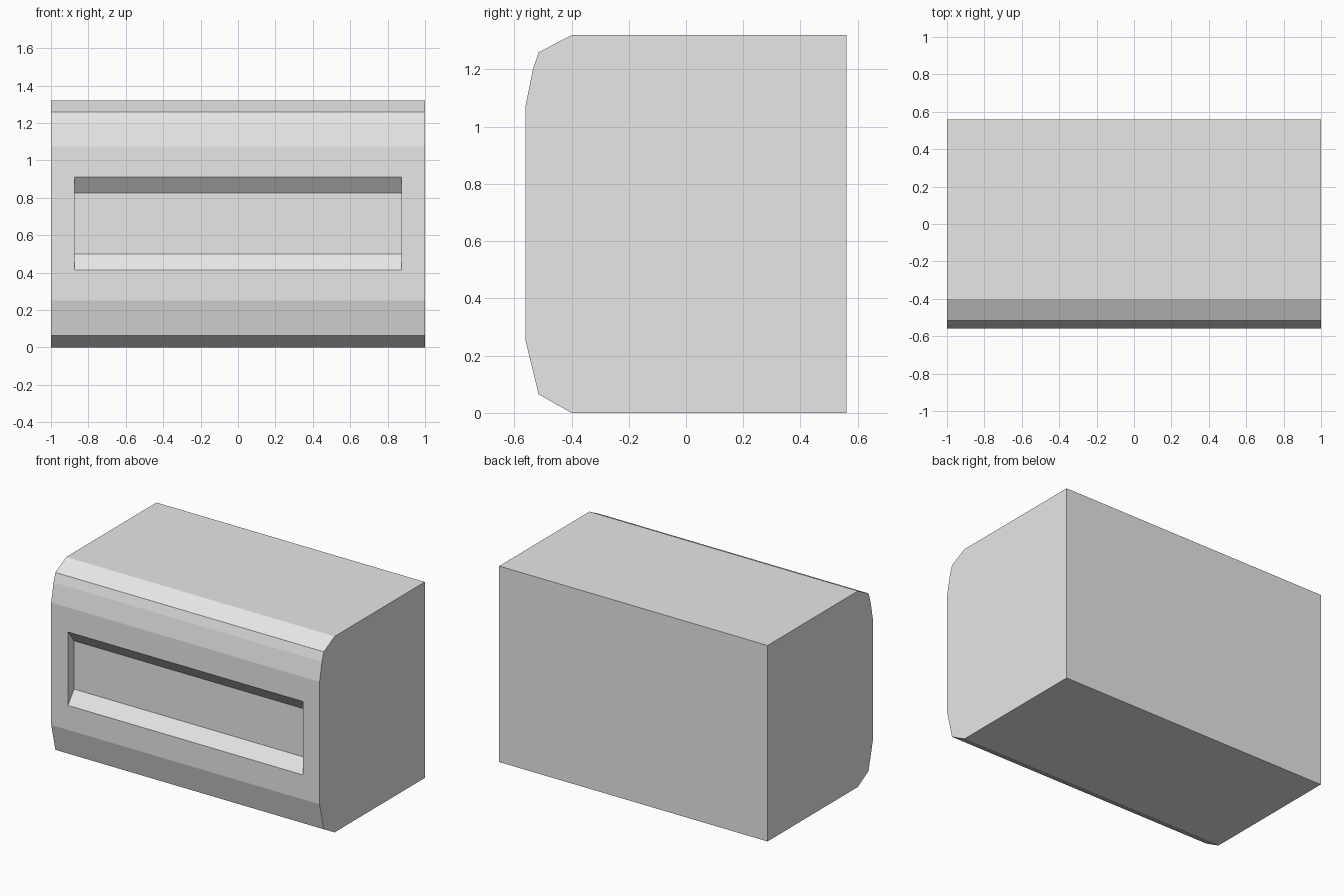
import bpy
import bmesh
from mathutils import Vector

cube = bpy.data.objects.get("Cube")
if cube:
    bpy.data.objects.remove(cube, do_unlink=True)

# Single light grey paint
grey = bpy.data.materials.new("light grey")
grey.use_nodes = True
colour = (0.8, 0.8, 0.8, 1)
grey.diffuse_color = colour
grey.node_tree.nodes["Principled BSDF"].inputs["Base Color"].default_value = colour

# Side profile (y, z) with a flat back and a chamfered front
PROFILE = [(0.56, 0), (0.56, 1.32), (-0.40, 1.32), (-0.515, 1.26), (-0.535, 1.20),
           (-0.56, 1.075), (-0.56, 0.25), (-0.515, 0.065), (-0.40, 0)]
RECESS_HALF_WIDTH = 0.875
RECESS_MID_Z = 0.6625


def place(face, y, half_height):
    """Set a four-cornered face to a rectangle at depth y."""
    centre = face.calc_center_median()
    for v in face.verts:
        sx = 1 if v.co.x > centre.x else -1
        sz = 1 if v.co.z > centre.z else -1
        v.co = Vector((sx * RECESS_HALF_WIDTH, y, RECESS_MID_Z + sz * half_height))


# Body: profile swept across the width
bm = bmesh.new()
side = bm.faces.new([bm.verts.new((-1, y, z)) for y, z in PROFILE])
sweep = bmesh.ops.extrude_face_region(bm, geom=[side], use_keep_orig=True)
bmesh.ops.translate(bm, vec=(2, 0, 0),
                    verts=[g for g in sweep["geom"] if isinstance(g, bmesh.types.BMVert)])
bmesh.ops.recalc_face_normals(bm, faces=bm.faces)

# Front recess: straight ends, sloped top and sill
panel = min(bm.faces, key=lambda f: f.calc_center_median().y)
bmesh.ops.inset_individual(bm, faces=[panel], thickness=0.1)
place(panel, -0.56, 0.2475)
bmesh.ops.inset_individual(bm, faces=[panel], thickness=0.05)
place(panel, -0.495, 0.1625)

mesh = bpy.data.meshes.new("cabinet_body")
bm.to_mesh(mesh)
bm.free()
mesh.materials.append(grey)
body = bpy.data.objects.new("cabinet_body", mesh)
bpy.context.collection.objects.link(body)
